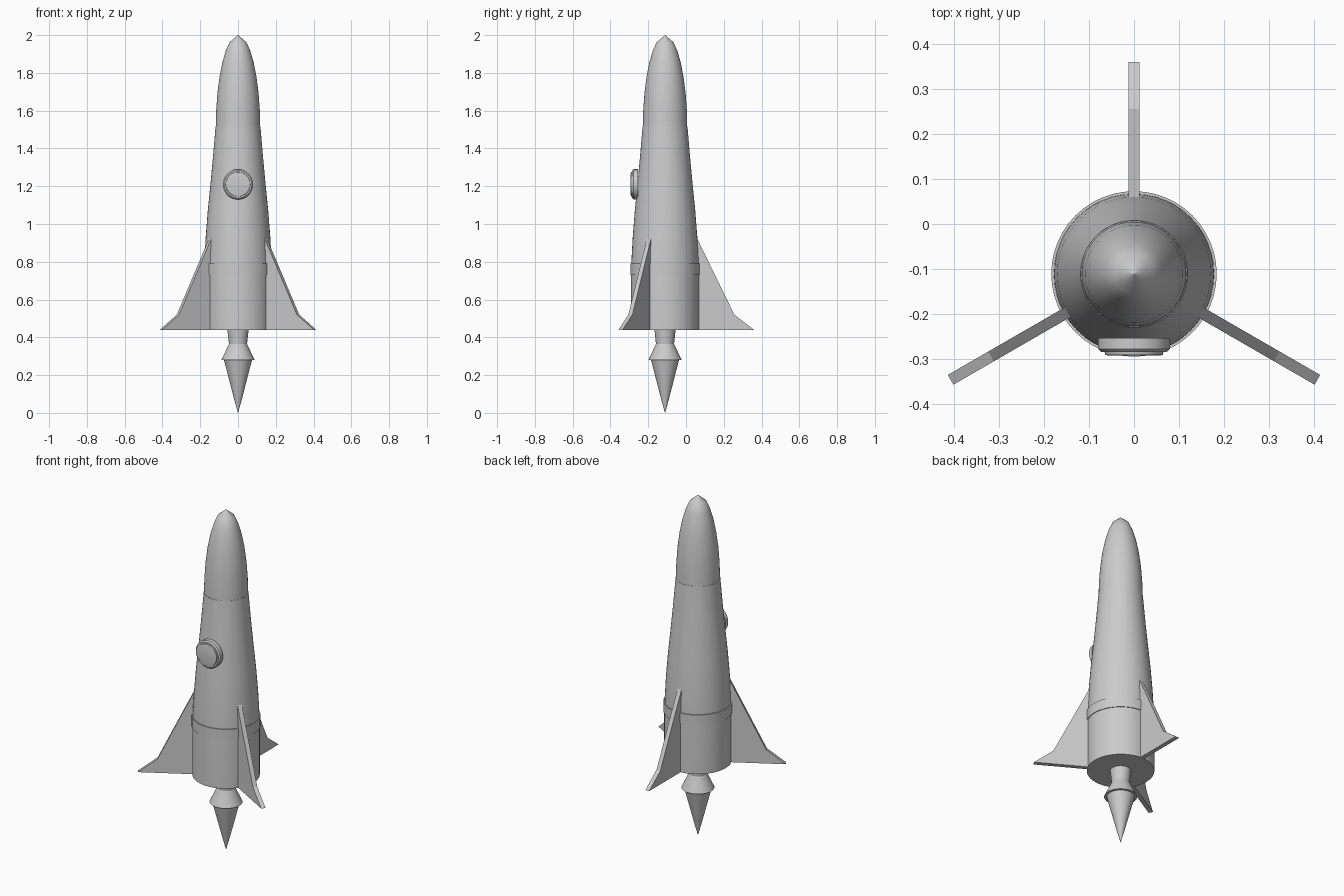
import bpy, bmesh, math
from mathutils import Matrix, Vector

if "Cube" in bpy.data.objects:
    bpy.data.objects.remove(bpy.data.objects["Cube"])

AXIS_Y = -0.111  # rocket axis is off-centre because of the three fins

grey = bpy.data.materials.new("light_grey")
grey.diffuse_color = (0.6, 0.6, 0.6, 1)
grey.use_nodes = True
grey.node_tree.nodes["Principled BSDF"].inputs["Base Color"].default_value = grey.diffuse_color


def finish(name, bm, smooth=30):
    bmesh.ops.remove_doubles(bm, verts=bm.verts, dist=1e-5)
    bmesh.ops.recalc_face_normals(bm, faces=bm.faces)
    me = bpy.data.meshes.new(name)
    bm.to_mesh(me)
    bm.free()
    ob = bpy.data.objects.new(name, me)
    bpy.context.collection.objects.link(ob)
    me.materials.append(grey)
    if smooth:
        bpy.ops.object.select_all(action='DESELECT')
        ob.select_set(True)
        bpy.context.view_layer.objects.active = ob
        bpy.ops.object.shade_smooth_by_angle(angle=math.radians(smooth))
    return ob


def lathe(name, profile, matrix, segments=48):
    """Spin (radius, height) points around local z; the ends are closed on the axis."""
    pts = [(0, profile[0][1])] + profile + [(0, profile[-1][1])]
    bm = bmesh.new()
    vs = [bm.verts.new((r, 0, z)) for r, z in pts]
    es = [bm.edges.new(p) for p in zip(vs, vs[1:]) if (p[0].co - p[1].co).length > 1e-6]
    bmesh.ops.spin(bm, geom=vs + es, cent=(0, 0, 0), axis=(0, 0, 1),
                   angle=2 * math.pi, steps=segments, use_merge=True)
    bmesh.ops.delete(bm, geom=[v for v in bm.verts if not v.link_faces], context='VERTS')
    bm.transform(matrix)
    return finish(name, bm)


upright = Matrix.Translation((0, AXIS_Y, 0))

# Hull with a gently curved taper
lathe("hull", [(0.180, 0.44), (0.180, 0.74), (0.177, 0.82), (0.171, 0.93), (0.160, 1.07),
               (0.146, 1.21), (0.132, 1.36), (0.119, 1.515)], upright)

# Nose: half ellipsoid with a pointed tip
angles = [math.radians(a) for a in (0, 11.25, 22.5, 33.75, 45, 56.25, 67.5)]
lathe("nose", [(0.118 * math.cos(a), 1.5 + 0.5 * math.sin(a)) for a in angles] + [(0.0005, 2.0)],
      upright)

# Raised band around the hull
lathe("hull_band", [(0.184, 0.73), (0.184, 0.79)], upright)

# Engine nozzle and flame
lathe("nozzle", [(0.088, 0.28), (0.048, 0.365), (0.057, 0.45)], upright)
lathe("flame", [(0.0005, 0.0), (0.020, 0.07), (0.074, 0.28)], upright)

# Round porthole facing the front
porthole = Matrix.Translation((0, AXIS_Y, 1.21)) @ Matrix.Rotation(math.pi / 2, 4, 'X')
lathe("porthole_frame", [(0.08, 0.143), (0.08, 0.167), (0.073, 0.174)], porthole)
lathe("porthole_glass", [(0.066, 0.170), (0.064, 0.180), (0.055, 0.182)], porthole)

# Three fins: swept outline extruded to thickness
outline = [(0.14, 0.44), (0.471, 0.44), (0.367, 0.52), (0.167, 0.93), (0.14, 0.93)]
for i in range(3):
    bm = bmesh.new()
    face = bm.faces.new([bm.verts.new((r, -0.0125, z)) for r, z in outline])
    ext = bmesh.ops.extrude_face_region(bm, geom=[face])
    bmesh.ops.translate(bm, vec=(0, 0.025, 0),
                        verts=[g for g in ext["geom"] if isinstance(g, bmesh.types.BMVert)])
    bm.transform(upright @ Matrix.Rotation(math.radians(90 + 120 * i), 4, 'Z'))
    finish("fin_%d" % (i + 1), bm, smooth=0)
